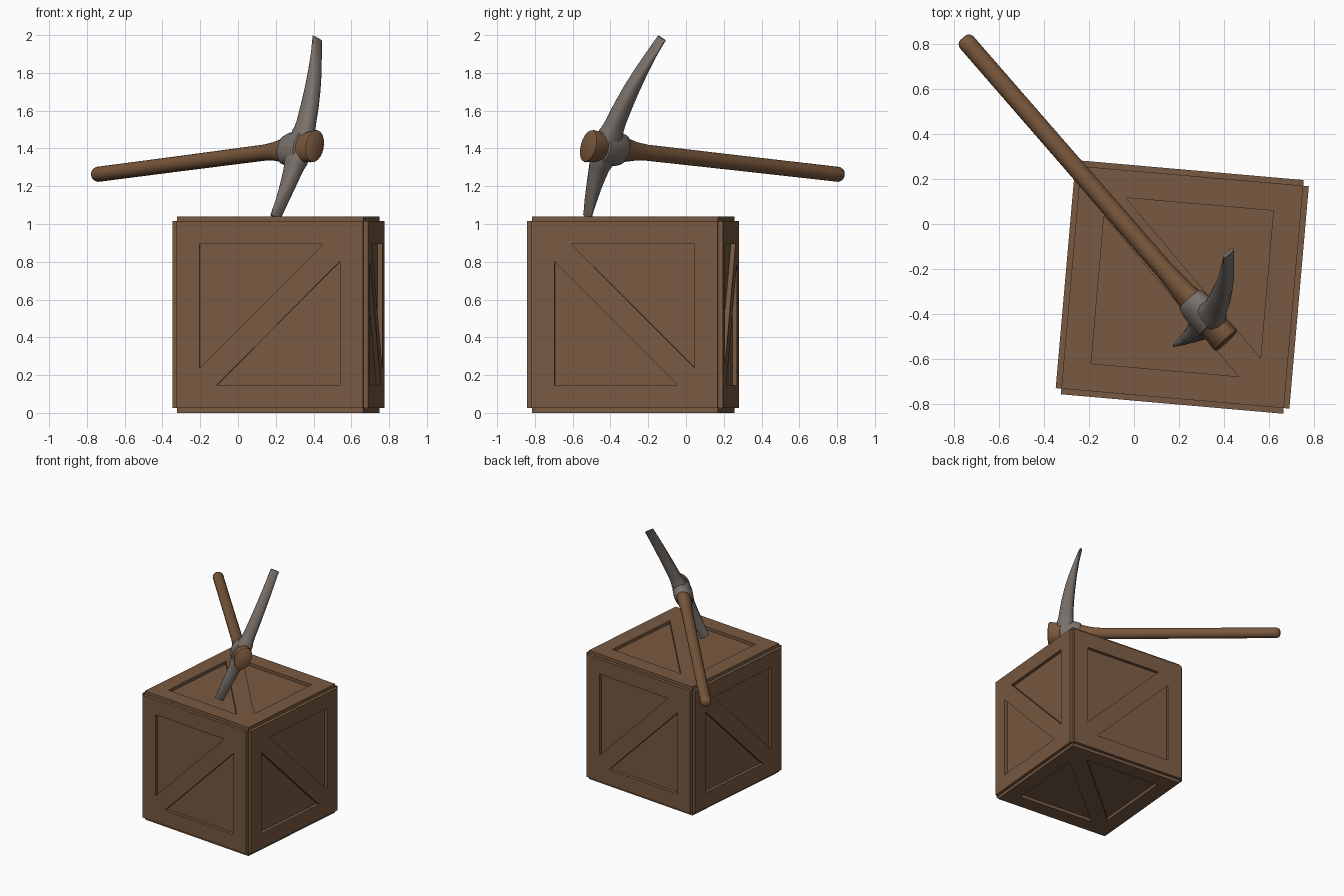
import bpy, bmesh, math
from mathutils import Vector, Matrix

if "Cube" in bpy.data.objects:
    bpy.data.objects.remove(bpy.data.objects["Cube"])


def material(name, rgb):
    m = bpy.data.materials.new(name)
    m.diffuse_color = (*rgb, 1)
    m.use_nodes = True
    m.node_tree.nodes["Principled BSDF"].inputs["Base Color"].default_value = m.diffuse_color
    return m


CRATE = material("crate wood", (0.19, 0.102, 0.054))
HANDLE = material("handle wood", (0.19, 0.095, 0.044))
METAL = material("worn metal", (0.195, 0.165, 0.145))


def add_object(name, bm, mat, smooth=False):
    me = bpy.data.meshes.new(name)
    bm.to_mesh(me)
    bm.free()
    me.materials.append(mat)
    ob = bpy.data.objects.new(name, me)
    bpy.context.collection.objects.link(ob)
    if smooth:
        bpy.ops.object.select_all(action='DESELECT')
        ob.select_set(True)
        bpy.context.view_layer.objects.active = ob
        bpy.ops.object.shade_smooth_by_angle(angle=math.radians(40))
    return ob


# ---- Crate: core cube plus six framed panels with a diagonal brace ----
PLACE = Matrix.Translation((0.214, -0.28, 0.52)) @ Matrix.Rotation(math.radians(-5), 4, 'Z')
HALF, OUT = 0.495, 0.52

bm = bmesh.new()
bmesh.ops.create_cube(bm, size=2 * HALF, matrix=PLACE)
add_object("crate_core", bm, CRATE)

o, i, j = HALF, 0.373, 0.283
POINTS = [(-o, -o), (o, -o), (o, o), (-o, o), (-i, -i), (-j, -i),
          (i, -i), (i, j), (i, i), (j, i), (-i, i), (-i, -j)]
FACES = [(0, 1, 6, 5, 4), (1, 2, 8, 7, 6), (2, 3, 10, 9, 8),
         (3, 0, 4, 11, 10), (4, 5, 7, 8, 9, 11)]


def panel(name, normal, right):
    n, r = Vector(normal), Vector(right)
    u = n.cross(r)
    bm = bmesh.new()
    vs = [bm.verts.new(r * x + u * y + n * OUT) for x, y in POINTS]
    for f in FACES:
        bm.faces.new([vs[k] for k in f])
    rim = [e for e in bm.edges if e.is_boundary]
    new = bmesh.ops.extrude_edge_only(bm, edges=rim)["geom"]
    for v in new:
        if isinstance(v, bmesh.types.BMVert):
            v.co -= n * (OUT - HALF)
    bmesh.ops.transform(bm, matrix=PLACE, verts=bm.verts)
    add_object(name, bm, CRATE)


X, Y, Z = (1, 0, 0), (0, 1, 0), (0, 0, 1)
panel("front_panel", (0, -1, 0), X)
panel("back_panel", Y, (-1, 0, 0))
panel("right_panel", X, Z)
panel("left_panel", (-1, 0, 0), Z)
panel("top_panel", Z, Y)
panel("bottom_panel", (0, 0, -1), Y)

# ---- Pickaxe frame: a along the handle, v along the blade, w across it ----
START = Vector((-0.75, 0.815, 1.262))
END = Vector((0.41, -0.52, 1.413))
a = (END - START).normalized()
h = a.cross(Vector(Z)).normalized()
up = h.cross(a)
tilt = math.radians(24)
v = up * math.cos(tilt) - h * math.sin(tilt)
w = h * math.cos(tilt) + up * math.sin(tilt)
LENGTH = (END - START).length
HEAD = START + a * (LENGTH - 0.171)


def loft(name, rings, mat, sides, power=1.0):
    """Skin rings of (centre, axis 1, radius 1, axis 2, radius 2)."""
    def bend(t):
        return math.copysign(abs(t) ** power, t)
    bm = bmesh.new()
    loops = []
    for c, p, rp, q, rq in rings:
        angs = [2 * math.pi * (k + 0.5) / sides for k in range(sides)]
        loops.append([bm.verts.new(c + p * rp * bend(math.cos(t)) + q * rq * bend(math.sin(t)))
                      for t in angs])
    for l1, l2 in zip(loops, loops[1:]):
        for k in range(sides):
            m = (k + 1) % sides
            bm.faces.new((l1[k], l1[m], l2[m], l2[k]))
    bm.faces.new(loops[0])
    bm.faces.new(loops[-1])
    bmesh.ops.recalc_face_normals(bm, faces=bm.faces)
    add_object(name, bm, mat, True)


# Handle: round grip flaring to an oval butt
PROFILE = [(-0.012, 0.022, 0.022), (-0.005, 0.033, 0.033), (0.012, 0.040, 0.040),
           (0.05, 0.040, 0.040), (0.7, 0.041, 0.040), (1.36, 0.043, 0.042),
           (1.44, 0.050, 0.046), (1.50, 0.063, 0.050), (1.54, 0.074, 0.053),
           (1.62, 0.080, 0.057), (1.70, 0.084, 0.058), (LENGTH - 0.015, 0.090, 0.062),
           (LENGTH - 0.004, 0.088, 0.060), (LENGTH, 0.082, 0.055)]
loft("pickaxe_handle", [(START + a * d, v, rv, w, rw) for d, rv, rw in PROFILE], HANDLE, 20)

# Collar: oval metal sleeve around the handle
SLEEVE = [(-0.078, 0.074, 0.054), (-0.072, 0.082, 0.060), (-0.04, 0.093, 0.067),
          (0.0, 0.097, 0.070), (0.05, 0.097, 0.070), (0.072, 0.095, 0.068), (0.076, 0.088, 0.063)]
loft("pickaxe_collar", [(HEAD + a * d, v, rv, w, rw) for d, rv, rw in SLEEVE], METAL, 20)

# Blades: (distance from collar, width, thickness), curving back to the grip
UPPER = [(0.03, 0.11, 0.13), (0.085, 0.108, 0.13), (0.11, 0.094, 0.118), (0.15, 0.087, 0.108),
         (0.25, 0.082, 0.096), (0.35, 0.077, 0.08), (0.45, 0.073, 0.06),
         (0.55, 0.069, 0.038), (0.65, 0.066, 0.014)]
LOWER = [(-0.03, 0.11, 0.13), (-0.085, 0.105, 0.13), (-0.11, 0.092, 0.112), (-0.15, 0.084, 0.098),
         (-0.22, 0.077, 0.076), (-0.31, 0.072, 0.048), (-0.40, 0.068, 0.02)]


def blade(name, stations):
    rings = [(HEAD + v * s + a * (0.045 - 0.27 * s * s), w, wd / 2, a, th / 2)
             for s, wd, th in stations]
    loft(name, rings, METAL, 12, 0.75)


blade("pickaxe_upper_blade", UPPER)
blade("pickaxe_lower_blade", LOWER)
